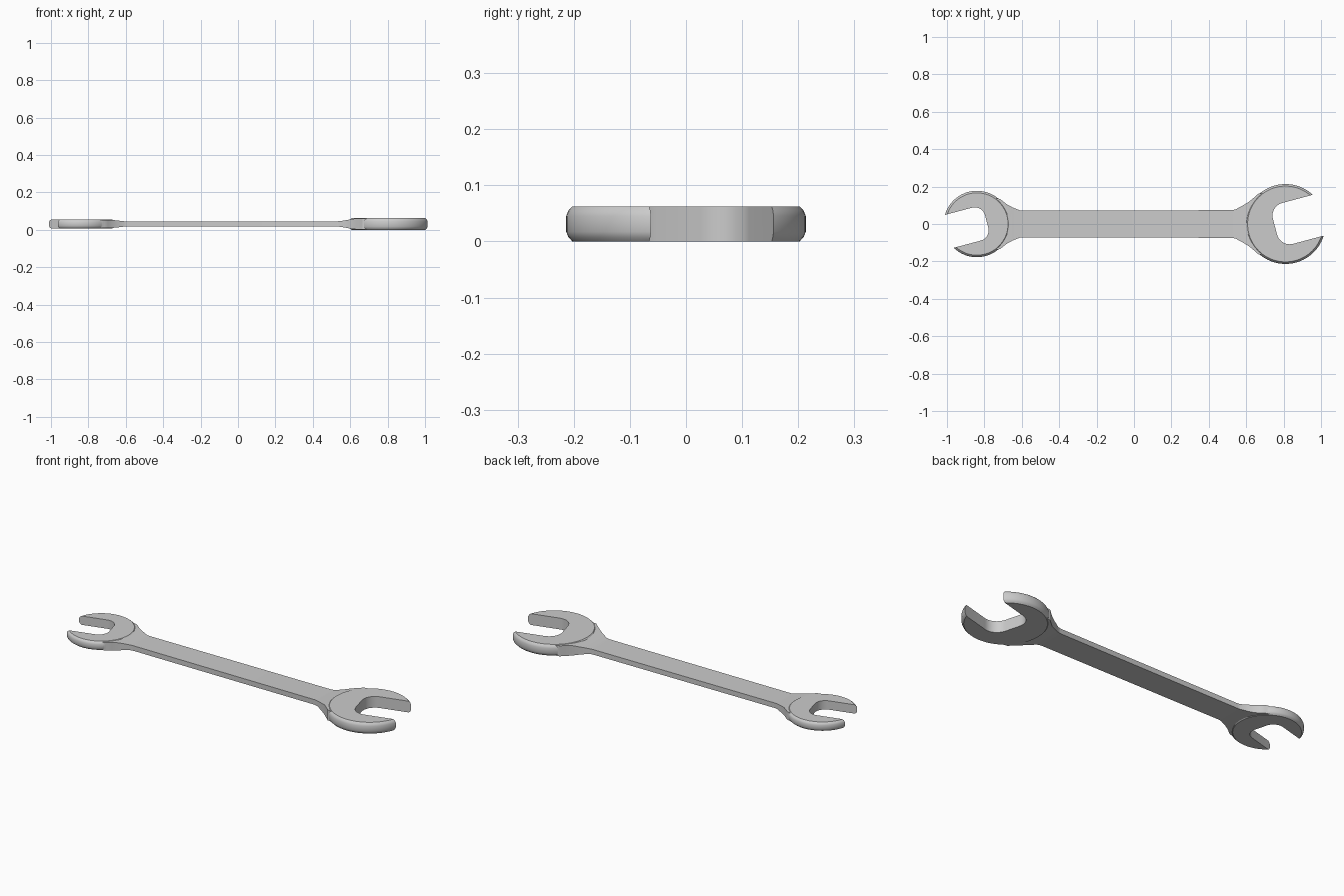
import bpy, bmesh
from math import sin, cos, pi, radians

if "Cube" in bpy.data.objects:
    bpy.data.objects.remove(bpy.data.objects["Cube"])

MID = 0.0312  # mid-height shared by all parts


def stack(name, rings):
    """Closed solid skinned over a list of equally sized point rings."""
    bm = bmesh.new()
    loops = [[bm.verts.new(p) for p in ring] for ring in rings]
    n = len(loops[0])
    for a, b in zip(loops, loops[1:]):
        for i in range(n):
            j = (i + 1) % n
            bm.faces.new((a[i], a[j], b[j], b[i]))
    bm.faces.new(loops[0])
    bm.faces.new(loops[-1])
    bmesh.ops.recalc_face_normals(bm, faces=bm.faces)
    me = bpy.data.meshes.new(name)
    bm.to_mesh(me)
    bm.free()
    ob = bpy.data.objects.new(name, me)
    bpy.context.collection.objects.link(ob)
    return ob


def boolean(ob, other, op):
    bpy.context.view_layer.objects.active = ob
    m = ob.modifiers.new(op, 'BOOLEAN')
    m.operation, m.solver, m.object = op, 'EXACT', other
    bpy.ops.object.modifier_apply(modifier=m.name)
    bpy.data.objects.remove(other, do_unlink=True)


def open_head(name, cx, r, h, angle, half_slot, depth):
    """Round head with a rounded rim, cut by a jaw slot facing the angle."""
    rim = [(r - 0.011, -h), (r - 0.004, -h * 0.77), (r, -h * 0.45),
           (r, h * 0.45), (r - 0.004, h * 0.77), (r - 0.011, h)]
    head = stack(name, [[(cx + q * cos(2 * pi * i / 96), q * sin(2 * pi * i / 96), MID + z)
                         for i in range(96)] for q, z in rim])
    # jaw outline: parallel sides and a back with rounded corners
    w, f = half_slot, half_slot * 0.62
    pts = [(0.5, w)]
    for cv, a0 in ((w - f, 90), (f - w, 180)):
        for k in range(11):
            a = radians(a0 + 9 * k)
            pts.append((-depth + f + f * cos(a), cv + f * sin(a)))
    pts.append((0.5, -w))
    c, s = cos(radians(angle)), sin(radians(angle))
    cutter = stack("jaw_cutter", [[(cx + u * c - v * s, u * s + v * c, z) for u, v in pts]
                                  for z in (-0.2, 0.3)])
    boolean(head, cutter, 'DIFFERENCE')
    return head


# handle with flared necks: x, half width, half thickness
sections = [(-0.735, 0.138, 0.0225), (-0.715, 0.133, 0.0225), (-0.695, 0.117, 0.0225),
            (-0.675, 0.102, 0.0215), (-0.65, 0.089, 0.019), (-0.61, 0.073, 0.0145),
            (-0.595, 0.071, 0.014), (0.525, 0.074, 0.014), (0.545, 0.079, 0.015),
            (0.585, 0.101, 0.0215), (0.615, 0.119, 0.0275), (0.64, 0.140, 0.029),
            (0.665, 0.162, 0.029), (0.685, 0.165, 0.029), (0.70, 0.165, 0.029)]
wrench = stack("open_end_wrench", [[(x, -w, MID - t), (x, w, MID - t),
                                    (x, w, MID + t), (x, -w, MID + t)]
                                   for x, w, t in sections])

# large and small jaws, both turned 15 degrees
boolean(wrench, open_head("large_head", 0.81, 0.2135, 0.0312, 15, 0.113, 0.058), 'UNION')
boolean(wrench, open_head("small_head", -0.84, 0.1775, 0.0245, 195, 0.091, 0.054), 'UNION')

wrench.select_set(True)
bpy.context.view_layer.objects.active = wrench
bpy.ops.object.shade_smooth_by_angle(angle=radians(28))
